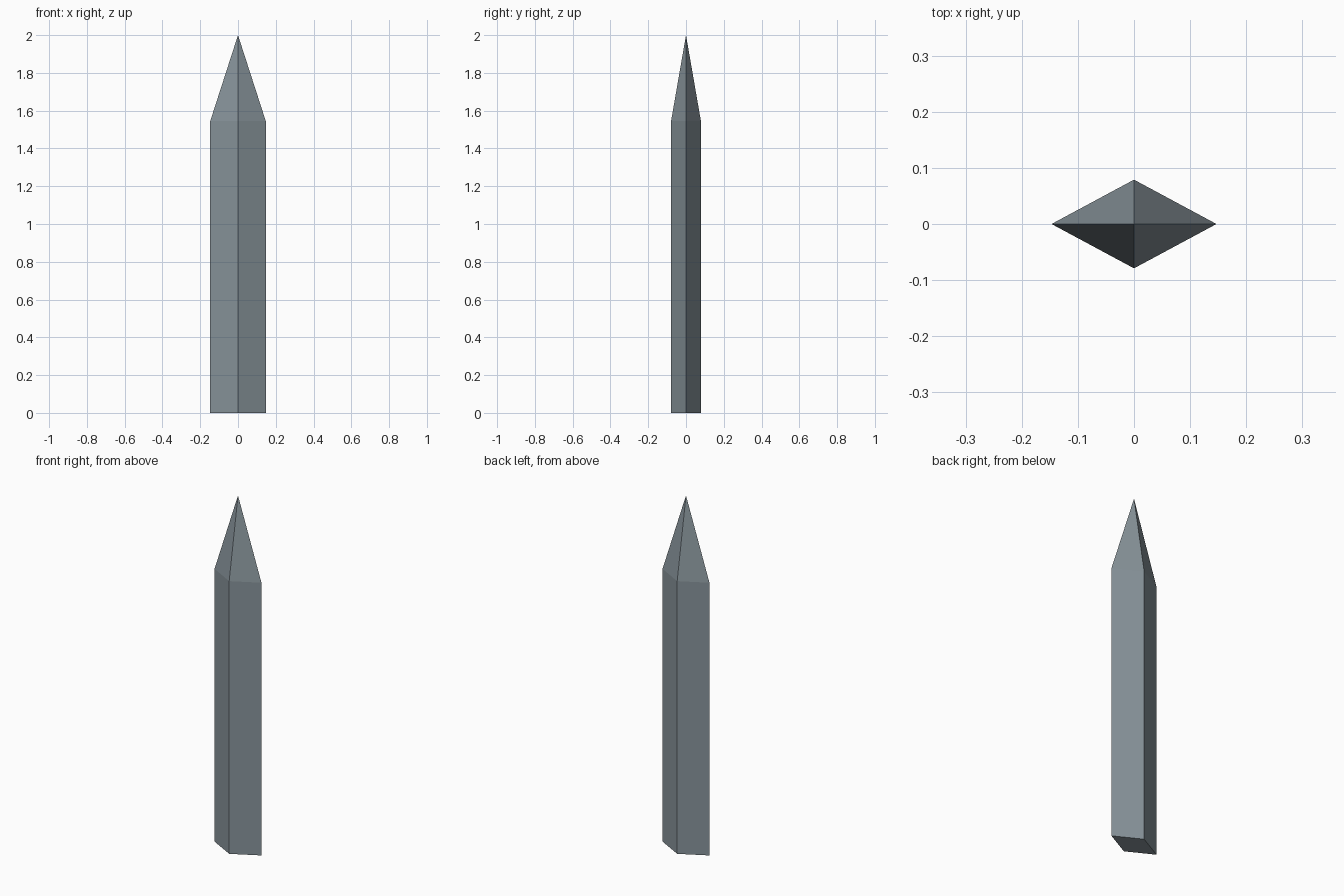
import bpy, bmesh

if "Cube" in bpy.data.objects:
    bpy.data.objects.remove(bpy.data.objects["Cube"])

HALF_X, HALF_Y = 0.147, 0.079
SHOULDER, TIP = 1.545, 2.0

bm = bmesh.new()

# Diamond-shaped base, extruded up to the shoulder
outline = [(HALF_X, 0), (0, HALF_Y), (-HALF_X, 0), (0, -HALF_Y)]
base = bm.faces.new([bm.verts.new((x, y, 0)) for x, y in outline])
top = bmesh.ops.extrude_face_region(bm, geom=[base], use_keep_orig=True)["geom"]
top_verts = [g for g in top if isinstance(g, bmesh.types.BMVert)]
top_face = next(g for g in top if isinstance(g, bmesh.types.BMFace))
bmesh.ops.translate(bm, vec=(0, 0, SHOULDER), verts=top_verts)

# Pointed tip: fan the shoulder face to its centre and raise it
tip = bmesh.ops.poke(bm, faces=[top_face])["verts"][0]
tip.co = (0, 0, TIP)

bmesh.ops.recalc_face_normals(bm, faces=bm.faces)
mesh = bpy.data.meshes.new("pointed_stake")
bm.to_mesh(mesh)
bm.free()

# Dark blue-grey surface
slate = bpy.data.materials.new("slate")
slate.diffuse_color = (0.245, 0.295, 0.325, 1)
slate.use_nodes = True
slate.node_tree.nodes["Principled BSDF"].inputs["Base Color"].default_value = slate.diffuse_color
mesh.materials.append(slate)

stake = bpy.data.objects.new("pointed_stake", mesh)
bpy.context.collection.objects.link(stake)
